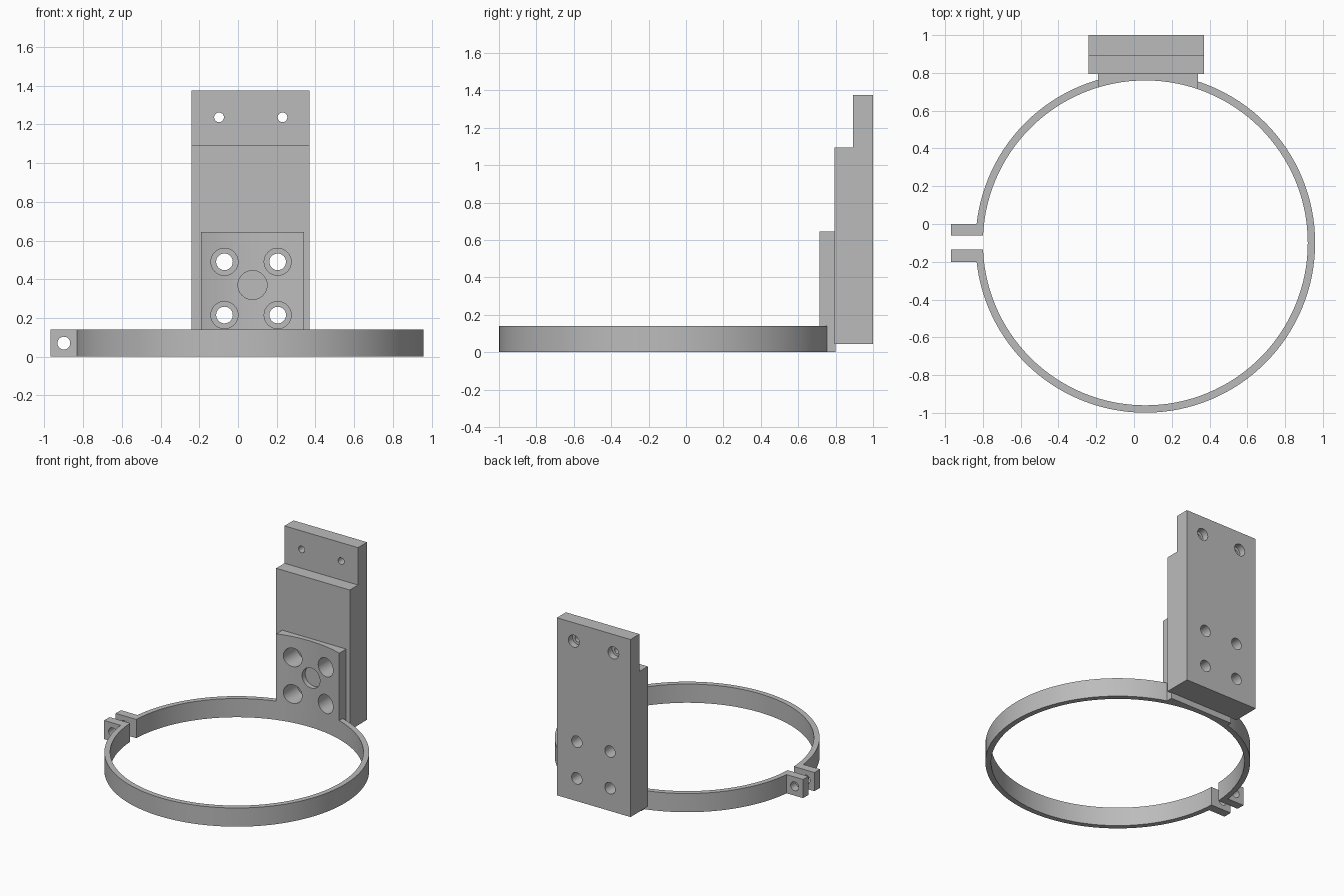
import bpy, math

if "Cube" in bpy.data.objects:
    bpy.data.objects.remove(bpy.data.objects["Cube"])

CX, CY = 0.06, -0.10          # ring centre
R_OUT, R_IN, BAND_H = 0.899, 0.86, 0.14

grey = bpy.data.materials.new("plain grey")
grey.diffuse_color = (0.5, 0.5, 0.5, 1)
grey.use_nodes = True
grey.node_tree.nodes["Principled BSDF"].inputs["Base Color"].default_value = grey.diffuse_color


def box(name, x0, x1, y0, y1, z0, z1):
    bpy.ops.mesh.primitive_cube_add(
        size=1, location=((x0 + x1) / 2, (y0 + y1) / 2, (z0 + z1) / 2))
    ob = bpy.context.object
    ob.name = name
    ob.scale = (x1 - x0, y1 - y0, z1 - z0)
    bpy.ops.object.transform_apply(location=True, rotation=True, scale=True)
    return ob


def disc(name, r, z0, z1):
    bpy.ops.mesh.primitive_cylinder_add(
        vertices=128, radius=r, depth=z1 - z0, location=(CX, CY, (z0 + z1) / 2))
    bpy.context.object.name = name
    return bpy.context.object


def drill(name, x, z, r, y0, y1):
    """Cylinder along y, used as a hole cutter."""
    bpy.ops.mesh.primitive_cylinder_add(
        vertices=32, radius=r, depth=y1 - y0, location=(x, (y0 + y1) / 2, z),
        rotation=(math.pi / 2, 0, 0))
    bpy.context.object.name = name
    return bpy.context.object


def combine(target, others, op):
    """Apply one boolean per helper object."""
    bpy.context.view_layer.objects.active = target
    for other in others:
        m = target.modifiers.new("cut", 'BOOLEAN')
        m.operation, m.solver, m.object = op, 'EXACT', other
        bpy.ops.object.modifier_apply(modifier=m.name)


def finish(ob):
    bpy.ops.object.select_all(action='DESELECT')
    ob.select_set(True)
    bpy.context.view_layer.objects.active = ob
    ob.data.materials.clear()
    ob.data.materials.append(grey)
    bpy.ops.object.shade_smooth_by_angle(angle=math.radians(30))


# Solid bodies: clamp ring with mounting pad and two ears
clamp = disc("clamp_ring", R_OUT, 0, BAND_H)
pad = box("mounting_pad", -0.19, 0.34, 0.60, 0.80, 0, 0.645)
ears = box("clamp_ears", -0.97, -0.70, -0.20, 0.0, 0, BAND_H)
combine(clamp, [pad, ears], 'UNION')

# Stepped back plate
plate = box("back_plate", -0.24, 0.37, 0.795, 1.0, 0.045, 1.375)
step = box("step_cutter", -0.5, 0.6, 0.5, 0.893, 1.095, 1.6)

# Screw holes with deep counterbores shared by pad and plate
screws = []
for x in (-0.07, 0.205):
    for z in (0.215, 0.49):
        screws.append(drill("screw_bore", x, z, 0.07, 0.5, 0.90))
        screws.append(drill("screw_hole", x, z, 0.043, 0.85, 1.1))
# Upper holes, counterbored from the back
top_holes = []
for x in (-0.098, 0.23):
    top_holes.append(drill("top_hole", x, 1.237, 0.025, 0.8, 1.1))
    top_holes.append(drill("top_bore", x, 1.237, 0.045, 0.95, 1.1))

# Ring bore, ear gap, ear bolt hole and pad centre recess
bore = disc("ring_bore", R_IN, -0.5, 1.0)
gap = box("ear_gap", -1.2, -0.6, -0.135, -0.062, -0.2, 0.4)
bolt = drill("ear_bolt_hole", -0.90, 0.07, 0.033, -0.4, 0.2)
centre = drill("centre_recess", 0.075, 0.37, 0.075, 0.5, 0.9)
combine(clamp, [bore, gap, bolt, centre] + screws[0::2], 'DIFFERENCE')
combine(plate, [step] + screws + top_holes, 'DIFFERENCE')

for helper in [pad, ears, step, bore, gap, bolt, centre] + screws + top_holes:
    bpy.data.objects.remove(helper, do_unlink=True)
for part in (clamp, plate):
    finish(part)
